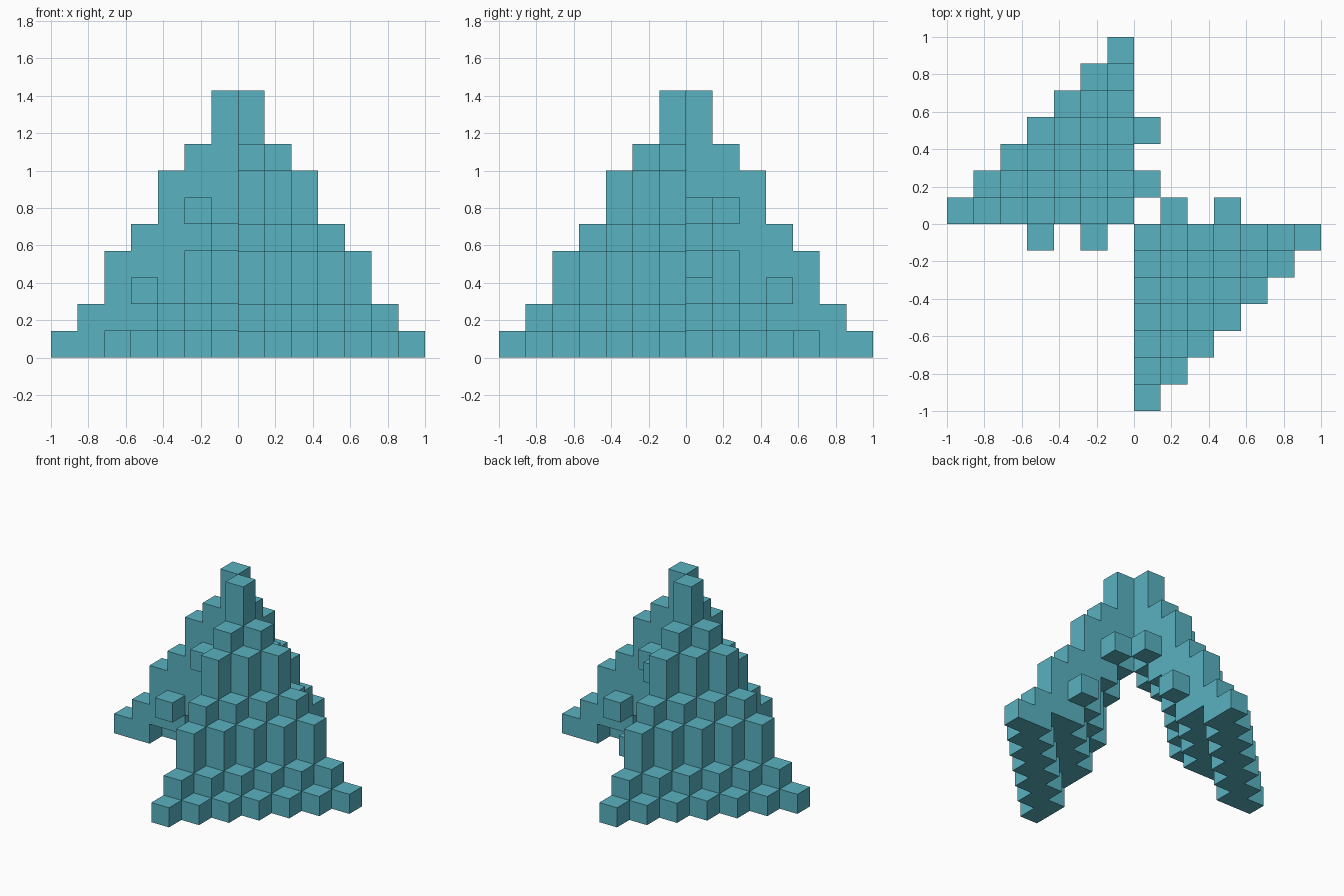
import bpy, bmesh
from mathutils import Vector

cube = bpy.data.objects.get("Cube")
if cube:
    bpy.data.objects.remove(cube, do_unlink=True)

U = 1 / 7  # edge of one block

teal = bpy.data.materials.new("teal")
teal.use_nodes = True
colour = (0.100, 0.445, 0.530, 1)
teal.diffuse_color = colour
teal.node_tree.nodes["Principled BSDF"].inputs["Base Color"].default_value = colour


def block_object(name, cells):
    """Skin a set of unit cells, keeping only the exposed faces."""
    bm = bmesh.new()
    for c in cells:
        for axis in range(3):
            for sign in (-1, 1):
                n = list(c)
                n[axis] += sign
                if tuple(n) in cells:
                    continue
                a, b = (axis + 1) % 3, (axis + 2) % 3
                ring = []
                for da, db in ((0, 0), (1, 0), (1, 1), (0, 1)):
                    p = Vector(c)
                    p[axis] += sign > 0
                    p[a] += da
                    p[b] += db
                    ring.append(bm.verts.new(p * U))
                bm.faces.new(ring if sign > 0 else ring[::-1])
    bmesh.ops.remove_doubles(bm, verts=bm.verts, dist=1e-4)
    bmesh.ops.dissolve_limit(bm, angle_limit=0.01, verts=bm.verts, edges=bm.edges)
    mesh = bpy.data.meshes.new(name)
    bm.to_mesh(mesh)
    bm.free()
    mesh.materials.append(teal)
    obj = bpy.data.objects.new(name, mesh)
    bpy.context.collection.objects.link(obj)
    return obj


# Stepped shell: top and underside heights per diagonal, counted from the corner
TOP = (10, 8, 7, 5, 4, 2, 1)
UNDER = (5, 4, 2, 1, 1, 0, 0)
shell = [(i, j, k)
         for i in range(7) for j in range(7 - i)
         for k in range(UNDER[i + j], TOP[i + j])]

# Two shells in opposite quadrants, meeting along the vertical axis
block_object("front_shell", {(i, -1 - j, k) for i, j, k in shell})
block_object("back_shell", {(-1 - i, j, k) for i, j, k in shell})

# Studs on the flat inner walls: distance along the wall and height
for level, (d, k) in {"upper": (1, 5), "lower": (3, 2)}.items():
    block_object(f"front_shell_{level}_stud", {(d, 0, k)})
    block_object(f"back_shell_{level}_stud_front", {(-1 - d, -1, k)})
    block_object(f"back_shell_{level}_stud_side", {(0, d, k)})
